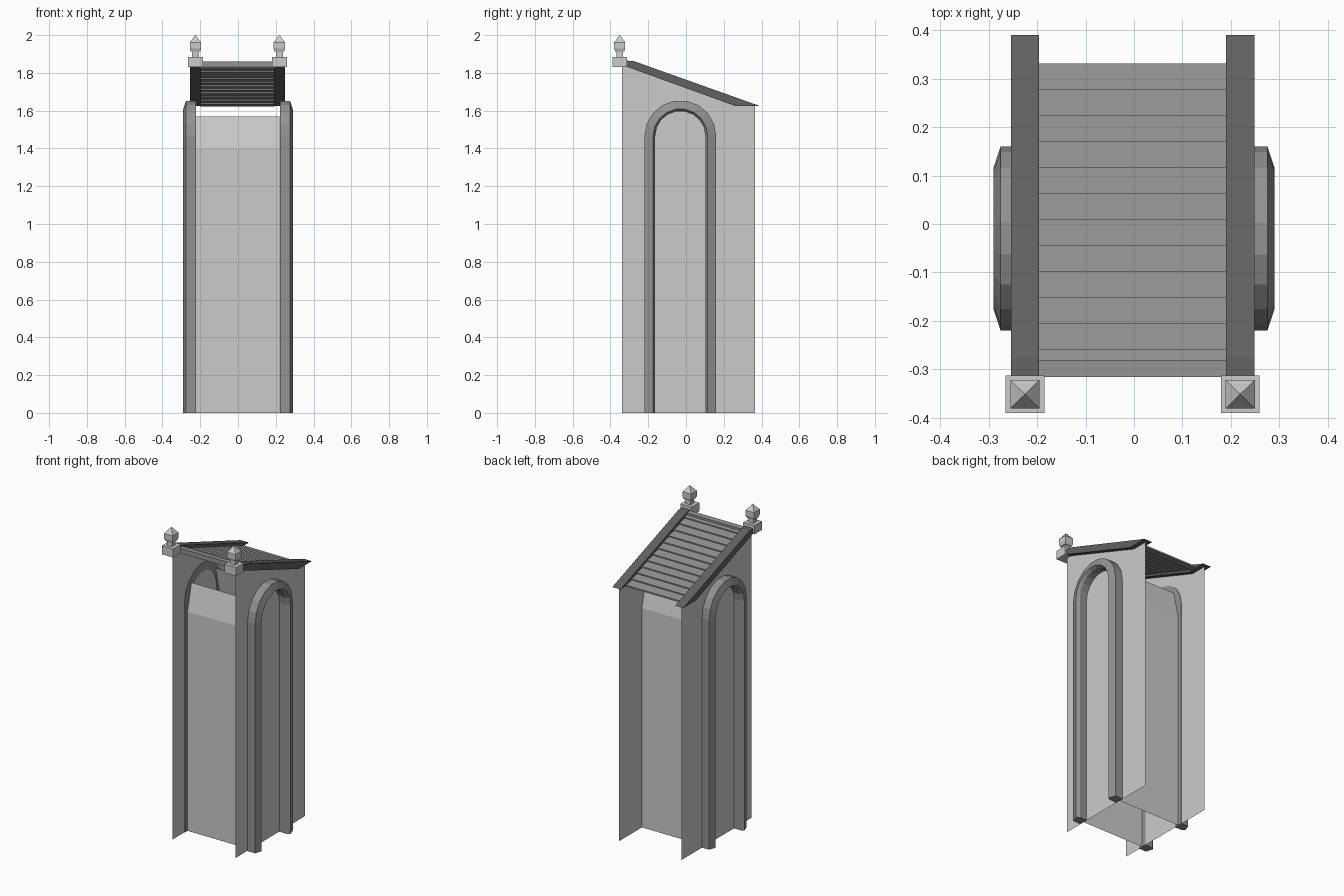
import bpy, bmesh, math

cube = bpy.data.objects.get("Cube")
if cube:
    bpy.data.objects.remove(cube, do_unlink=True)


def material(name, value):
    m = bpy.data.materials.new(name)
    m.use_nodes = True
    color = (value, value, value, 1)
    m.diffuse_color = color
    m.node_tree.nodes["Principled BSDF"].inputs["Base Color"].default_value = color
    return m


PALE = material("pale grey", 0.6)
MID = material("mid grey", 0.29)
DARK = material("dark grey", 0.12)

MID_X = -0.003                     # shared centre line of both sides
ARCH_Y, SPRING_Z, ARCH_R = -0.03, 1.465, 0.19
SEGMENTS = 9


def finish(name, bm, mat, solid=True):
    if solid:
        bmesh.ops.recalc_face_normals(bm, faces=bm.faces)
    mesh = bpy.data.meshes.new(name)
    bm.to_mesh(mesh)
    bm.free()
    mesh.materials.append(mat)
    obj = bpy.data.objects.new(name, mesh)
    bpy.context.collection.objects.link(obj)
    return obj


def loft(name, rings, mat, closed=True, caps=True):
    """Skin a list of matching rings of points."""
    bm = bmesh.new()
    rows = [[bm.verts.new(p) for p in ring] for ring in rings]
    n = len(rows[0])
    for a, b in zip(rows, rows[1:]):
        for i in range(n if closed else n - 1):
            j = (i + 1) % n
            bm.faces.new((a[i], a[j], b[j], b[i]))
    if caps:
        bm.faces.new(rows[0])
        bm.faces.new(rows[-1])
    return finish(name, bm, mat)


def extrude_x(name, profile, x0, x1, mat):
    return loft(name, [[(x, y, z) for y, z in profile] for x in (x0, x1)], mat)


def arch(inset):
    """Arch outline from the front foot over the top to the back foot."""
    r = ARCH_R - inset
    pts = [(ARCH_Y - r, 0)]
    for i in range(SEGMENTS + 1):
        a = math.pi * (1 - i / SEGMENTS)
        pts.append((ARCH_Y + r * math.cos(a), SPRING_Z + r * math.sin(a)))
    return pts + [(ARCH_Y + r, 0)]


def roof_z(y):
    return 1.86 - 0.355 * (y + 0.275)


for side, label in ((-1, "right"), (1, "left")):
    wall_x = MID_X + side * 0.222

    # Thin side wall with an arched opening
    outline = [(-0.34, 0), (-0.34, 1.84), (-0.3, 1.84), (0.26, 1.635),
               (0.365, 1.625), (0.365, 0)] + arch(0.02)[::-1]
    bm = bmesh.new()
    bm.faces.new([bm.verts.new((wall_x, y, z)) for y, z in outline])
    bmesh.ops.triangulate(bm, faces=bm.faces)
    finish(label + "_wall", bm, PALE, solid=False)

    # Raised arch moulding on the outside
    section = [(0, 0.222), (0, 0.275), (0.045, 0.29), (0.057, 0.272), (0.057, 0.222)]
    paths = [[(side * x, y, z) for y, z in arch(u)] for u, x in section]
    loft(label + "_arch_moulding", list(zip(*paths)), MID)

    # Sloping roof edge rail
    rail = [(-0.315, 1.865), (-0.275, 1.862), (0.39, 1.625), (0.26, 1.625), (-0.315, 1.833)]
    extrude_x(label + "_roof_rail", rail, wall_x - 0.029, wall_x + 0.029, DARK)

    # Square finial: (half width, height) steps
    steps = [(0.04, 1.83), (0.04, 1.885), (0.018, 1.885), (0.018, 1.912),
             (0.024, 1.912), (0.03, 1.928), (0.03, 1.962), (0.022, 1.972), (0.001, 2.0)]
    loft(label + "_finial",
         [[(wall_x + sx * h, -0.351 + sy * h * 0.97, z)
           for sx, sy in ((-1, -1), (1, -1), (1, 1), (-1, 1))] for h, z in steps], PALE)

# Inner panels, leaning inward at the top
for name, sign in (("front_panel", -1), ("back_panel", 1)):
    edge = [(ARCH_Y + sign * r, z) for r, z in ((0.162, 0), (0.162, 1.4), (0.122, 1.57))]
    loft(name, [[(MID_X + x, y, z) for y, z in edge] for x in (-0.222, 0.222)],
         PALE, closed=False, caps=False)

# Overlapping roof slats
PITCH, COUNT = 0.0535, 12
for i in range(COUNT):
    y0 = -0.315 + i * PITCH
    y1 = y0 + PITCH + 0.004
    z0, z1 = roof_z(y0) - 0.022, roof_z(y1) - 0.014
    extrude_x("roof_slat_%d" % (i + 1),
              [(y0, z0), (y1, z1), (y1, z1 - 0.01), (y0, z0 - 0.01)],
              MID_X - 0.195, MID_X + 0.195, MID)

# Front edge board of the roof
extrude_x("roof_front_board", [(-0.315, 1.83), (-0.315, 1.86), (-0.28, 1.858), (-0.28, 1.828)],
          MID_X - 0.2, MID_X + 0.2, MID)
